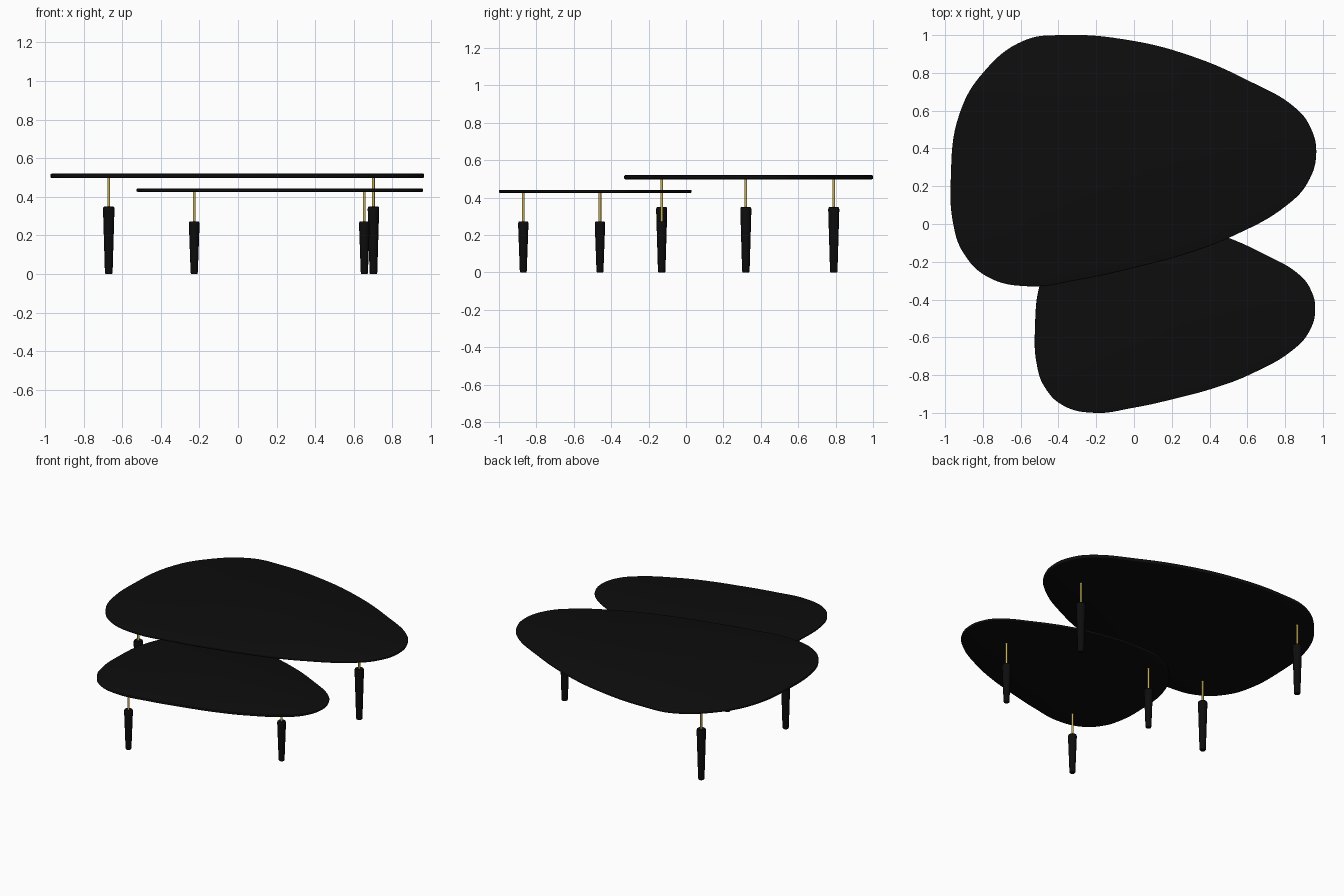
import bpy, bmesh, math

if "Cube" in bpy.data.objects:
    bpy.data.objects.remove(bpy.data.objects["Cube"])


def make_material(name, rgb):
    m = bpy.data.materials.new(name)
    m.diffuse_color = (*rgb, 1)
    m.use_nodes = True
    m.node_tree.nodes["Principled BSDF"].inputs["Base Color"].default_value = m.diffuse_color
    return m


BLACK = make_material("black lacquer", (0.004, 0.004, 0.004))
GOLD = make_material("brass", (0.58, 0.42, 0.09))

# Pebble outline shared by both tops, anticlockwise
OUTLINE = [(-0.97, 0.24), (-0.955, -0.01), (-0.905, -0.15), (-0.78, -0.277), (-0.56, -0.33),
           (-0.29, -0.295), (0.0, -0.232), (0.30, -0.15), (0.52, -0.065), (0.81, 0.10),
           (0.92, 0.22), (0.965, 0.38), (0.93, 0.52), (0.86, 0.61), (0.61, 0.757),
           (0.295, 0.892), (-0.025, 0.973), (-0.37, 1.0), (-0.58, 0.972), (-0.80, 0.80),
           (-0.925, 0.58)]
MID = (-0.0025, 0.335)


def make_top(name, centre, size, z, thick):
    """Flat slab from the outline, with softly rounded rim."""
    rim = thick * 0.3
    cu = bpy.data.curves.new(name, 'CURVE')
    cu.dimensions, cu.fill_mode = '2D', 'BOTH'
    cu.resolution_u, cu.bevel_resolution = 8, 2
    cu.extrude, cu.bevel_depth, cu.offset = thick / 2 - rim, rim, -rim
    sp = cu.splines.new('BEZIER')
    sp.bezier_points.add(len(OUTLINE) - 1)
    sp.use_cyclic_u = True
    for p, (x, y) in zip(sp.bezier_points, OUTLINE):
        p.co = (centre[0] + (x - MID[0]) * size[0], centre[1] + (y - MID[1]) * size[1], 0)
        p.handle_left_type = p.handle_right_type = 'AUTO'
    cu.materials.append(BLACK)
    ob = bpy.data.objects.new(name, cu)
    ob.location.z = z
    bpy.context.collection.objects.link(ob)
    bpy.ops.object.select_all(action='DESELECT')
    ob.select_set(True)
    bpy.context.view_layer.objects.active = ob
    bpy.ops.object.convert(target='MESH')
    bm = bmesh.new()
    bm.from_mesh(ob.data)
    bmesh.ops.remove_doubles(bm, verts=bm.verts, dist=1e-5)
    bmesh.ops.recalc_face_normals(bm, faces=bm.faces)
    bm.to_mesh(ob.data)
    bm.free()
    bpy.ops.object.shade_smooth_by_angle(angle=math.radians(35))


def lathe(name, profile, at, mat, sides=24):
    """Closed turned part from (radius, z) rings."""
    bm = bmesh.new()
    rings = [[bm.verts.new((r * math.cos(a), r * math.sin(a), z))
              for a in (2 * math.pi * i / sides for i in range(sides))] for r, z in profile]
    for lo, hi in zip(rings, rings[1:]):
        for i in range(sides):
            j = (i + 1) % sides
            bm.faces.new((lo[i], lo[j], hi[j], hi[i]))
    bm.faces.new(rings[0][::-1])
    bm.faces.new(rings[-1])
    me = bpy.data.meshes.new(name)
    bm.to_mesh(me)
    bm.free()
    me.materials.append(mat)
    ob = bpy.data.objects.new(name, me)
    ob.location = (*at, 0)
    bpy.context.collection.objects.link(ob)
    bpy.ops.object.select_all(action='DESELECT')
    ob.select_set(True)
    bpy.context.view_layer.objects.active = ob
    bpy.ops.object.shade_smooth_by_angle(angle=math.radians(35))


def make_leg(name, at, height, radius, top_z):
    """Tapered foot with rounded shoulder, and the thin rod above it."""
    foot = radius * 0.68
    lathe(name + "_foot", [(foot * 0.82, 0), (foot * 0.95, 0.003), (foot, 0.009),
                           (radius, height - 0.022), (radius, height - 0.010),
                           (radius * 0.93, height - 0.003), (radius * 0.8, height)], at, BLACK)
    lathe(name + "_rod", [(0.007, height - 0.01), (0.007, top_z)], at, GOLD, 16)


# Tops
make_top("large_top", MID, (1, 1), 0.509, 0.022)
make_top("small_top", (0.2175, -0.485), (0.767, 0.774), 0.434, 0.016)

# Three legs under each top
for i, at in enumerate([(-0.67, -0.13), (-0.67, 0.79), (0.702, 0.32)]):
    make_leg(f"large_leg_{i + 1}", at, 0.35, 0.0295, 0.503)
for i, at in enumerate([(-0.227, -0.87), (-0.227, -0.13), (0.655, -0.46)]):
    make_leg(f"small_leg_{i + 1}", at, 0.273, 0.0275, 0.43)
